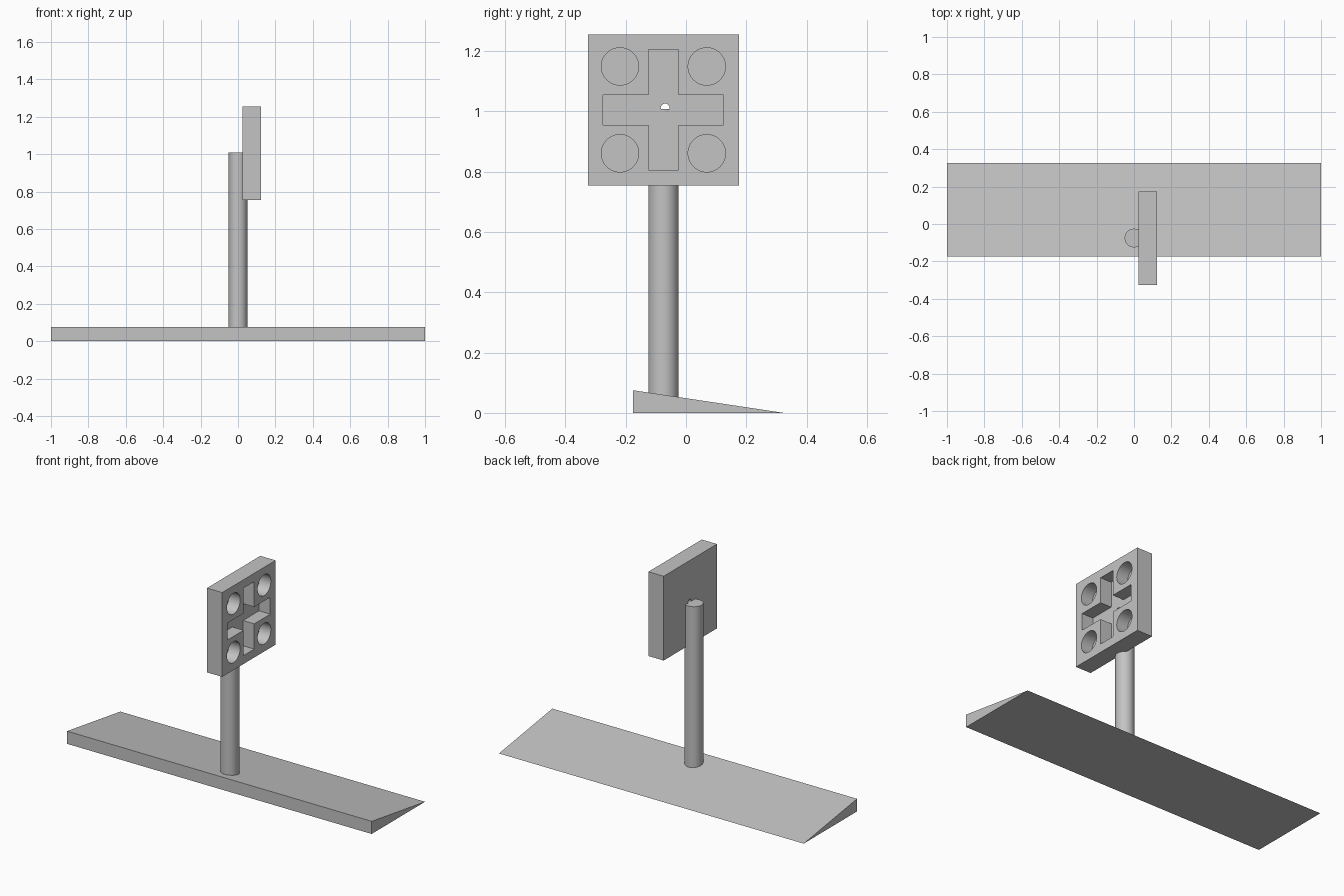
import bpy
import bmesh
import math

cube = bpy.data.objects.get("Cube")
if cube:
    bpy.data.objects.remove(cube, do_unlink=True)

GREY = (0.55, 0.55, 0.55, 1.0)
grey = bpy.data.materials.new("plain_grey")
grey.use_nodes = True
grey.diffuse_color = GREY
grey.node_tree.nodes["Principled BSDF"].inputs["Base Color"].default_value = GREY


def prism(name, profile, x0, x1):
    """Extrude a (y, z) profile along x."""
    bm = bmesh.new()
    face = bm.faces.new([bm.verts.new((x0, y, z)) for y, z in profile])
    new = bmesh.ops.extrude_face_region(bm, geom=[face])["geom"]
    verts = [v for v in new if isinstance(v, bmesh.types.BMVert)]
    bmesh.ops.translate(bm, verts=verts, vec=(x1 - x0, 0, 0))
    bmesh.ops.recalc_face_normals(bm, faces=bm.faces)
    mesh = bpy.data.meshes.new(name)
    bm.to_mesh(mesh)
    bm.free()
    mesh.materials.append(grey)
    obj = bpy.data.objects.new(name, mesh)
    bpy.context.collection.objects.link(obj)
    return obj


def circle(cy, cz, r, n=48):
    return [(cy + r * math.cos(2 * math.pi * i / n),
             cz + r * math.sin(2 * math.pi * i / n)) for i in range(n)]


def smooth(obj):
    bpy.ops.object.select_all(action="DESELECT")
    obj.select_set(True)
    bpy.context.view_layer.objects.active = obj
    bpy.ops.object.shade_smooth_by_angle(angle=math.radians(30))


# Wedge-shaped base, tall at the front
prism("wedge_base", [(-0.175, 0), (0.325, 0), (-0.175, 0.075)], -1, 1)

# Round post
CY, CZ = -0.075, 1.005
bottom, top = 0.01, 1.008
bpy.ops.mesh.primitive_cylinder_add(vertices=48, radius=0.05, depth=top - bottom,
                                    location=(0, CY, (top + bottom) / 2))
post = bpy.context.object
post.name = "post"
post.data.materials.append(grey)
smooth(post)

# Square head plate
H = 0.25
BACK, FLOOR, FRONT = 0.024, 0.0505, 0.124
plate = prism("head_plate", [(CY - H, CZ - H), (CY + H, CZ - H),
                             (CY + H, CZ + H), (CY - H, CZ + H)], BACK, FRONT)

# Cross recess, four round pockets and a small through hole
L, W = 0.2, 0.05
quarter = [(L, -W), (L, W), (W, W)]
cross = []
for _ in range(4):
    cross += [(CY + y, CZ + z) for y, z in quarter]
    quarter = [(-z, y) for y, z in quarter]
cutters = [prism("cross_cutter", cross, FLOOR, FRONT + 0.1)]
for sy in (-1, 1):
    for sz in (-1, 1):
        cutters.append(prism("pocket_cutter",
                             circle(CY + sy * 0.144, CZ + sz * 0.144, 0.062),
                             FLOOR, FRONT + 0.1))
cutters.append(prism("pin_hole_cutter", circle(CY + 0.006, CZ + 0.006, 0.015, 24),
                     BACK - 0.1, FRONT + 0.1))

bpy.context.view_layer.objects.active = plate
for cutter in cutters:
    cutter.hide_render = True
    mod = plate.modifiers.new(cutter.name, "BOOLEAN")
    mod.operation = "DIFFERENCE"
    mod.solver = "EXACT"
    mod.object = cutter
    bpy.ops.object.modifier_apply(modifier=mod.name)
for cutter in cutters:
    bpy.data.objects.remove(cutter, do_unlink=True)
smooth(plate)
